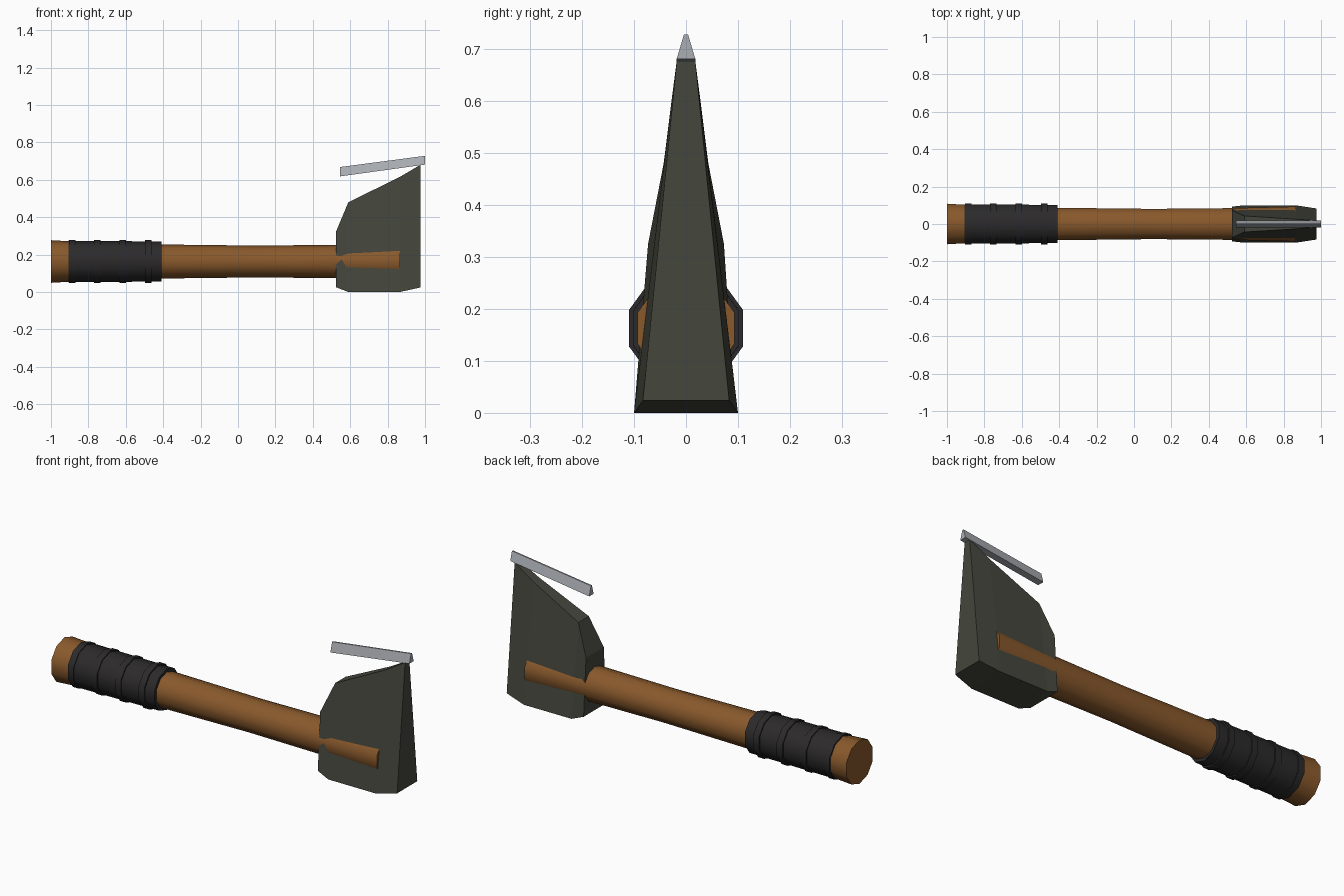
import bpy, bmesh
from math import sin, cos, pi

if "Cube" in bpy.data.objects:
    bpy.data.objects.remove(bpy.data.objects["Cube"])

SIDES = 10
AXIS_Z = 0.163


def material(name, color):
    m = bpy.data.materials.new(name)
    m.diffuse_color = (*color, 1)
    m.use_nodes = True
    m.node_tree.nodes["Principled BSDF"].inputs["Base Color"].default_value = m.diffuse_color
    return m


wood = material("wood", (0.25, 0.10, 0.025))
leather = material("leather", (0.025, 0.023, 0.023))
iron = material("dark_iron", (0.058, 0.062, 0.046))
steel = material("steel", (0.40, 0.42, 0.45))


def finish(bm, name, mat, smooth=False):
    bmesh.ops.recalc_face_normals(bm, faces=bm.faces[:])
    mesh = bpy.data.meshes.new(name)
    bm.to_mesh(mesh)
    bm.free()
    mesh.materials.append(mat)
    ob = bpy.data.objects.new(name, mesh)
    bpy.context.collection.objects.link(ob)
    if smooth:
        bpy.ops.object.select_all(action='DESELECT')
        ob.select_set(True)
        bpy.context.view_layer.objects.active = ob
        bpy.ops.object.shade_smooth_by_angle(angle=0.7)
    return ob


def loft(name, loops, mat, smooth=False):
    """Skin a row of equal-length point loops and close both ends."""
    bm = bmesh.new()
    rings = [[bm.verts.new(p) for p in loop] for loop in loops]
    n = len(rings[0])
    for a, b in zip(rings, rings[1:]):
        for i in range(n):
            j = (i + 1) % n
            bm.faces.new((a[i], a[j], b[j], b[i]))
    bm.faces.new(rings[0])
    bm.faces.new(rings[-1])
    return finish(bm, name, mat, smooth)


def rod(name, profile, mat):
    """Ten-sided rod along x from (x, radius) pairs, flats facing +-y."""
    angles = [2 * pi * (i + 0.5) / SIDES for i in range(SIDES)]
    loft(name, [[(x, r * cos(a), AXIS_Z + r * sin(a)) for a in angles]
                for x, r in profile], mat, True)


# Wooden handle, flared at both ends
rod("handle", [(-1, 0.114), (-0.9, 0.108), (-0.41, 0.091), (0.1, 0.085),
               (0.52, 0.089), (0.865, 0.098)], wood)

# Leather grip with four raised bands
rod("grip_wrap", [(-0.905, 0.111), (-0.41, 0.107)], leather)
for i, x in enumerate((-0.887, -0.752, -0.616, -0.48)):
    rod(f"grip_band_{i + 1}", [(x - 0.017, 0.115), (x + 0.017, 0.115)], leather)


# Axe head: columns of (x, bottom z, bottom half width, top z, top half width)
def column(x, z0, w0, z1, w1):
    return [(x, -w0, z0), (x, w0, z0), (x, w1, z1), (x, -w1, z1)]


loft("axe_head", [column(0.525, 0.025, 0.093, 0.325, 0.073),
                  column(0.59, 0.0, 0.1, 0.48, 0.043),
                  column(0.865, 0.0, 0.1, 0.615, 0.026),
                  column(0.975, 0.024, 0.083, 0.68, 0.0175)], iron)

# Slanted cutting edge above the head
loft("blade_edge", [column(0.545, 0.618, 0.018, 0.668, 0.004),
                    column(1.0, 0.681, 0.018, 0.728, 0.004)], steel)
